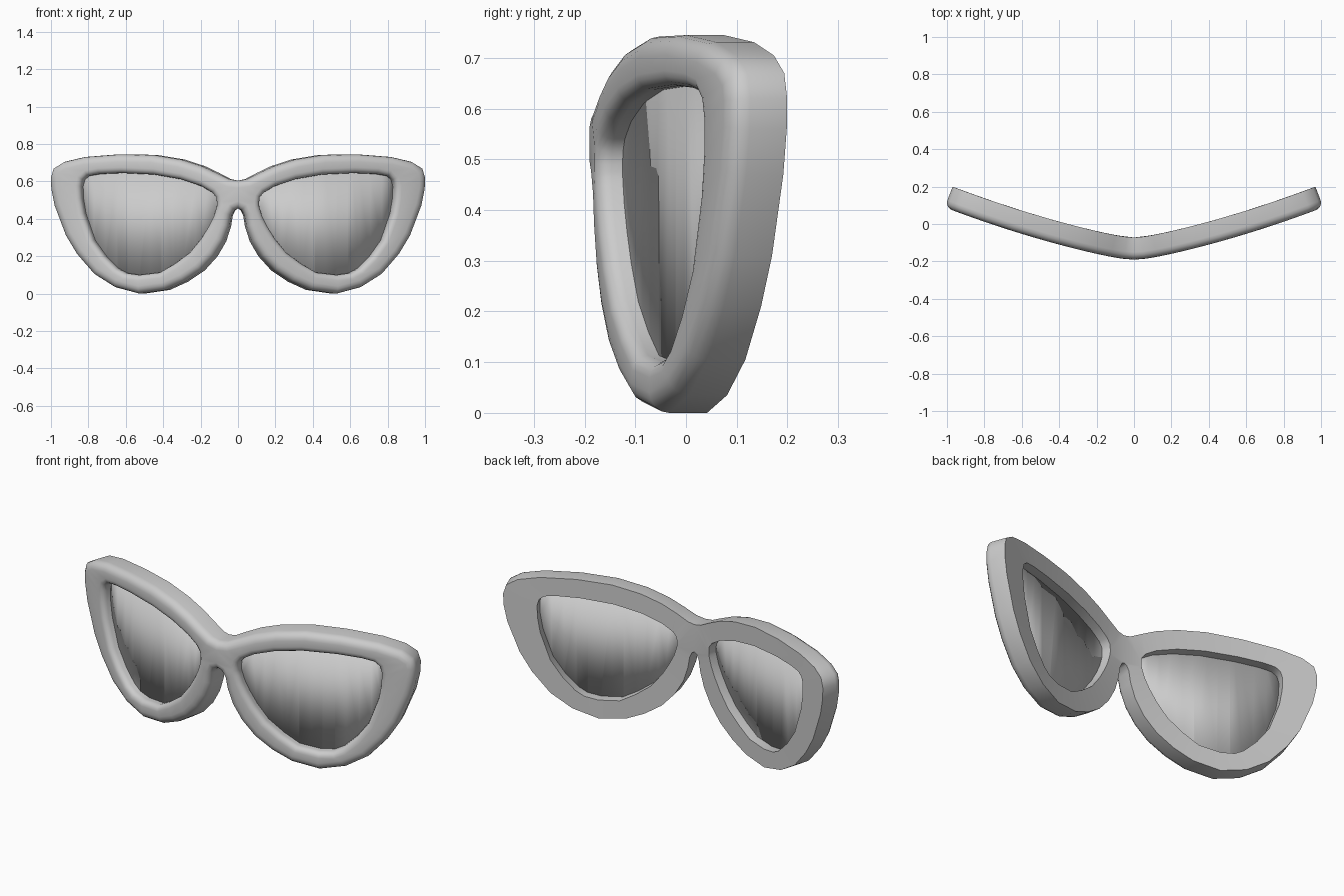
import bpy, bmesh, math
from mathutils import Vector

if "Cube" in bpy.data.objects:
    bpy.data.objects.remove(bpy.data.objects["Cube"])

THICK = 0.118
# Half outline paired with lens opening: (outer x, outer z, opening x, opening z)
PAIRS = [
    (0, .605, .117, .49), (.05, .612, .12, .515), (.12, .645, .14, .54),
    (.2, .682, .2, .575), (.31, .717, .31, .612), (.46, .742, .45, .637),
    (.64, .745, .62, .645), (.82, .731, .74, .64), (.93, .705, .80, .63),
    (.985, .67, .825, .61), (1, .62, .835, .575), (.998, .56, .833, .51),
    (.98, .47, .82, .43), (.92, .31, .77, .285), (.86, .21, .71, .2),
    (.77, .105, .645, .135), (.66, .035, .6, .11), (.53, 0, .53, .1),
    (.39, .02, .42, .113), (.29, .065, .34, .16), (.2, .125, .26, .22),
    (.13, .2, .2, .295), (.08, .28, .16, .36), (.05, .36, .135, .41),
    (.038, .42, .122, .45), (.02, .447, .118, .465), (0, .455, .117, .475),
]
outer = [Vector(p[:2]) for p in PAIRS]
hole = [Vector(p[2:]) for p in PAIRS]
N = len(PAIRS)


def bend(x, z, d):
    """Wrap a flat point, at depth d behind the front, onto the swept-back curve."""
    x *= 1.012
    root = math.sqrt(x * x + 0.0064)
    y = -0.19 + 0.2 * (root - 0.08) + 0.09 * x * x
    a = math.atan(0.2 * x / root + 0.18 * x)
    return Vector((x - d * math.sin(a), y + d * math.cos(a), z))


def offset(loop, dist, closed):
    """Shift a loop into the frame material."""
    out = []
    for i, p in enumerate(loop):
        if closed:
            t = loop[(i + 1) % N] - loop[i - 1]
            n = Vector((-t.y, t.x)).normalized()
        elif i in (0, N - 1):
            n = Vector((0, -1 if i == 0 else 1))
        else:
            t = loop[i + 1] - loop[i - 1]
            n = Vector((t.y, -t.x)).normalized()
        out.append(p + n * dist)
    return out


def rounding(r, steps=4):
    """(offset, depth) pairs of a quarter round from the side to the front."""
    angles = [math.pi / 2 * k / steps for k in range(steps + 1)]
    return [(r * (1 - math.cos(a)), r * (1 - math.sin(a))) for a in angles]


def finish(name, bm, mat):
    bmesh.ops.recalc_face_normals(bm, faces=bm.faces)
    me = bpy.data.meshes.new(name)
    bm.to_mesh(me)
    bm.free()
    ob = bpy.data.objects.new(name, me)
    bpy.context.collection.objects.link(ob)
    me.materials.append(mat)
    bpy.ops.object.select_all(action='DESELECT')
    ob.select_set(True)
    bpy.context.view_layer.objects.active = ob
    bpy.ops.object.shade_smooth_by_angle(angle=math.radians(42))
    return ob


def mirror(ob):
    m = ob.modifiers.new("mirror", 'MIRROR')
    m.use_clip = True
    m.merge_threshold = 0.0005


grey = bpy.data.materials.new("plain grey")
grey.diffuse_color = (0.6, 0.6, 0.6, 1)
grey.use_nodes = True
grey.node_tree.nodes["Principled BSDF"].inputs["Base Color"].default_value = grey.diffuse_color

# Frame: rounded at the front on both rims, square at the back
bm = bmesh.new()
rings = [[bm.verts.new(bend(p.x, p.y, THICK)) for p in outer]]
for o, d in rounding(0.04):
    rings.append([bm.verts.new(bend(p.x, p.y, d)) for p in offset(outer, o, False)])
for o, d in reversed(rounding(0.03)):
    rings.append([bm.verts.new(bend(p.x, p.y, d)) for p in offset(hole, o, True)])
rings.append([bm.verts.new(bend(p.x, p.y, THICK)) for p in hole])
FIRST_HOLE = 6
for k, a in enumerate(rings):
    b = rings[(k + 1) % len(rings)]
    for i in range(N):
        # the outer rings are open where the bridge meets the mirror plane
        if i == N - 1 and k + 1 < FIRST_HOLE:
            continue
        j = (i + 1) % N
        bm.faces.new((a[i], a[j], b[j], b[i]))
mirror(finish("frame", bm, grey))

# Lenses: curved sheets set midway into the openings
bm = bmesh.new()
bm.faces.new([bm.verts.new((p.x, 0, p.y)) for p in hole])
for k in range(1, 12):
    bmesh.ops.bisect_plane(bm, geom=bm.verts[:] + bm.edges[:] + bm.faces[:],
                           plane_co=(.117 + .06 * k, 0, 0), plane_no=(1, 0, 0))
for v in bm.verts:
    v.co = bend(v.co.x, v.co.z, 0.06)
lens = finish("lenses", bm, grey)
s = lens.modifiers.new("thickness", 'SOLIDIFY')
s.thickness = 0.016
s.offset = 0
mirror(lens)
